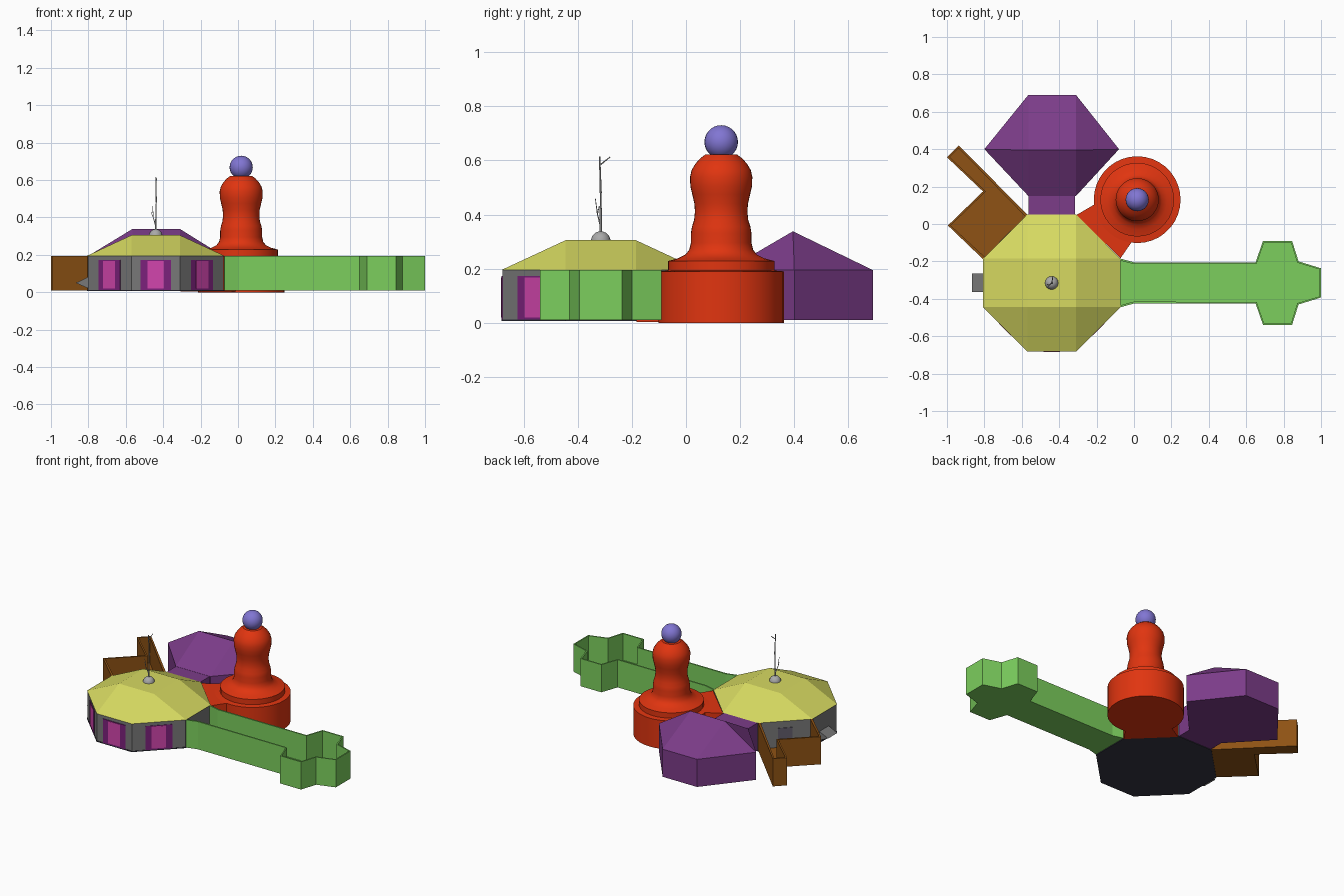
import bpy, math
from mathutils import Vector, Matrix

if "Cube" in bpy.data.objects:
    bpy.data.objects.remove(bpy.data.objects["Cube"])

def mat(name, rgb):
    m = bpy.data.materials.new(name)
    m.diffuse_color = (*rgb, 1)
    m.use_nodes = True
    m.node_tree.nodes["Principled BSDF"].inputs["Base Color"].default_value = m.diffuse_color
    return m

YELLOW = mat("roof_yellow", (0.68, 0.70, 0.12))
GREEN = mat("green", (0.20, 0.62, 0.11))
RED = mat("red", (0.75, 0.035, 0.005))
PURPLE = mat("purple", (0.20, 0.045, 0.25))
BROWN = mat("brown", (0.27, 0.085, 0.007))
BLUE = mat("ball_blue", (0.22, 0.18, 0.65))
FRAME = mat("window_purple", (0.20, 0.015, 0.20))
PANE = mat("window_magenta", (0.65, 0.06, 0.42))
GREY = mat("wall_grey", (0.19, 0.19, 0.19))
DARK = mat("dark_base", (0.035, 0.035, 0.055))
DOOR = mat("door_grey", (0.12, 0.11, 0.15))
METAL = mat("metal", (0.4, 0.4, 0.4))
BOT, TOP = 0.01, 0.195

def make(name, verts, faces, material, smooth=False):
    me = bpy.data.meshes.new(name)
    me.from_pydata(verts, [], faces)
    me.validate()
    ob = bpy.data.objects.new(name, me)
    bpy.context.collection.objects.link(ob)
    me.materials.append(material)
    if smooth:
        bpy.ops.object.select_all(action='DESELECT')
        ob.select_set(True)
        bpy.context.view_layer.objects.active = ob
        bpy.ops.object.shade_smooth_by_angle(angle=math.radians(35))
    return ob

def prism(name, pts, z0, z1, material):
    n = len(pts)
    v = [(x, y, z0) for x, y in pts] + [(x, y, z1) for x, y in pts]
    f = [tuple(range(n))[::-1], tuple(range(n, 2 * n))]
    f += [(i, (i + 1) % n, (i + 1) % n + n, i + n) for i in range(n)]
    return make(name, v, f, material)

def tray(name, pts, material, thick):
    """Open-topped walled floor; the closing edge of the outline has no wall."""
    n = len(pts)
    v = [(x, y, BOT) for x, y in pts] + [(x, y, TOP) for x, y in pts]
    f = [tuple(range(n))[::-1]] + [(i, i + 1, i + 1 + n, i + n) for i in range(n - 1)]
    ob = make(name, v, f, material)
    s = ob.modifiers.new("thickness", 'SOLIDIFY')
    s.thickness, s.offset = thick, -1

def lathe(name, prof, cx, cy, material, seg=32):
    v, f = [], []
    for r, z in prof:
        for k in range(seg):
            a = 2 * math.pi * k / seg
            v.append((cx + r * math.cos(a), cy + r * math.sin(a), z))
    for j in range(len(prof) - 1):
        for k in range(seg):
            l = (k + 1) % seg
            f.append((j * seg + k, j * seg + l, (j + 1) * seg + l, (j + 1) * seg + k))
    f.append(tuple(range(seg))[::-1])
    f.append(tuple(range((len(prof) - 1) * seg, len(prof) * seg)))
    return make(name, v, f, material, True)

def rod(name, a, b, r0, r1, material):
    a, b = Vector(a), Vector(b)
    q = (b - a).to_track_quat('Z', 'Y')
    ring = [Vector((math.cos(k * math.pi / 3), math.sin(k * math.pi / 3), 0)) for k in range(6)]
    v = [a + q @ (p * r0) for p in ring] + [b + q @ (p * r1) for p in ring]
    f = [(k, (k + 1) % 6, (k + 1) % 6 + 6, k + 6) for k in range(6)]
    make(name, v, f + [tuple(range(6))[::-1], tuple(range(6, 12))], material)

# Octagonal hall
CX, CY, H, S = -0.44, -0.315, 0.367, 0.13
def octagon(h, s):
    return [(CX + x, CY + y) for x, y in
            [(h, -s), (h, s), (s, h), (-s, h), (-h, s), (-h, -s), (-s, -h), (s, -h)]]
prism("hall_walls", octagon(H - 0.004, S), BOT, TOP, GREY)
prism("hall_base", octagon(H, S), 0.006, 0.012, DARK)

# Hall roof: flat middle square, sloping sides and corner triangles
rv = [(x, y, TOP) for x, y in octagon(H, S)]
rv += [(CX + x, CY + y, 0.305) for x, y in [(S, -S), (S, S), (-S, S), (-S, -S)]]
make("hall_roof", rv, [(8, 9, 10, 11), (0, 1, 9, 8), (1, 2, 9), (2, 3, 10, 9), (3, 4, 10),
                       (4, 5, 11, 10), (5, 6, 11), (6, 7, 8, 11), (7, 0, 8),
                       (7, 6, 5, 4, 3, 2, 1, 0)], YELLOW)

# Windows and back door, set on the hall's sides
def panel(name, mx, my, ang, w, z0, z1, d, material):
    u = Vector((-math.sin(ang), math.cos(ang)))
    nrm = Vector((math.cos(ang), math.sin(ang)))
    c = Vector((CX + mx, CY + my))
    pts = [c + nrm * i * d + u * j * w / 2 for i, j in [(-1, -1), (1, -1), (1, 1), (-1, 1)]]
    prism(name, [tuple(p) for p in pts], z0, z1, material)

M = (H + S) / 2 - 0.003
for tag, mx, my, a in [("front", 0, -H + 0.004, -90), ("left", -M, -M, -135), ("right", M, -M, -45)]:
    a = math.radians(a)
    panel(tag + "_window_frame", mx, my, a, 0.165, 0.012, 0.172, 0.004, FRAME)
    panel(tag + "_window_pane", mx, my, a, 0.09, 0.02, 0.168, 0.006, PANE)
panel("back_door", -M, M, math.radians(135), 0.09, BOT, 0.15, 0.005, DOOR)

# Wedge on the left wall
make("side_wedge", [(x, y, z) for y in (-0.363, -0.265)
                    for x, z in [(-0.80, 0.02), (-0.80, 0.082), (-0.867, 0.05)]],
     [(0, 1, 2), (5, 4, 3), (0, 3, 4, 1), (1, 4, 5, 2), (2, 5, 3, 0)], GREY)

# Rooftop dome and twiggy antenna
DZ = 0.302
lathe("roof_dome", [(0.036 * math.cos(t), DZ + 0.036 * math.sin(t))
                    for t in [i * math.pi / 12.5 for i in range(7)]], CX, CY, METAL, 16)
for i, (a, b, r) in enumerate([
        ((0, 0, 0.33), (0.003, 0, 0.48), 0.005), ((0.003, 0, 0.48), (0, -0.004, 0.615), 0.004),
        ((0.001, 0, 0.585), (0.006, 0.035, 0.613), 0.003),
        ((0, 0, 0.355), (-0.013, -0.012, 0.40), 0.003),
        ((-0.013, -0.012, 0.40), (-0.016, -0.02, 0.46), 0.002),
        ((-0.013, -0.012, 0.40), (-0.026, -0.006, 0.43), 0.002)]):
    rod(f"antenna_{i}", (CX + a[0], CY + a[1], a[2]), (CX + b[0], CY + b[1], b[2]), r, r * 0.6, METAL)

# Purple rear hall with hipped roof, and its passage
hexa = [(-0.31, 0.15), (-0.08, 0.40), (-0.31, 0.69), (-0.565, 0.69), (-0.80, 0.40), (-0.565, 0.15)]
hv = [(x, y, BOT) for x, y in hexa] + [(x, y, TOP) for x, y in hexa]
hv += [(-0.31, 0.395, 0.338), (-0.565, 0.395, 0.338)]
hf = [(i, (i + 1) % 6, (i + 1) % 6 + 6, i + 6) for i in range(6)] + [(5, 4, 3, 2, 1, 0)]
hf += [(6, 7, 12), (7, 8, 12), (8, 9, 13, 12), (9, 10, 13), (10, 11, 13), (11, 6, 12, 13)]
make("rear_hall", hv, hf, PURPLE)
prism("rear_passage", [(-0.565, 0.045), (-0.315, 0.045), (-0.315, 0.155), (-0.565, 0.155)], BOT, TOP - 0.001, PURPLE)

# Red round tower, its passage and ball
TX, TY = 0.017, 0.13
lathe("tower", [(0.232, 0), (0.232, 0.19), (0.197, 0.193), (0.197, 0.228), (0.16, 0.238),
                (0.132, 0.252), (0.118, 0.27), (0.112, 0.295), (0.112, 0.33), (0.108, 0.355),
                (0.100, 0.38), (0.097, 0.41), (0.099, 0.44), (0.107, 0.475), (0.114, 0.505),
                (0.115, 0.54), (0.109, 0.565), (0.095, 0.588), (0.078, 0.607), (0.058, 0.622)],
      TX, TY, RED, 36)
prism("tower_passage", [(-0.072, -0.183), (0.04, -0.02), (-0.10, 0.17), (-0.308, 0.048)], 0.003, 0.19, RED)
bpy.ops.mesh.primitive_uv_sphere_add(segments=24, ring_count=14, radius=0.062, location=(TX, TY, 0.668))
ball = bpy.context.object
ball.name = "tower_ball"
ball.data.materials.append(BLUE)
bpy.ops.object.shade_smooth_by_angle(angle=math.radians(35))

# Green walled walkway, mirrored about its axis
half = [(-0.072, 0.13), (0.0, 0.11), (0.65, 0.11), (0.69, 0.225), (0.845, 0.225), (0.88, 0.115), (1.0, 0.078)]
tray("walkway", [(x, CY - y) for x, y in half] + [(x, CY + y) for x, y in reversed(half)], GREEN, 0.01)

# Brown walled yard at the back left
tray("yard", [(-0.568, 0.048), (-0.937, 0.42), (-1.0, 0.357), (-0.807, 0.174),
              (-0.995, -0.008), (-0.805, -0.19)], BROWN, 0.015)
